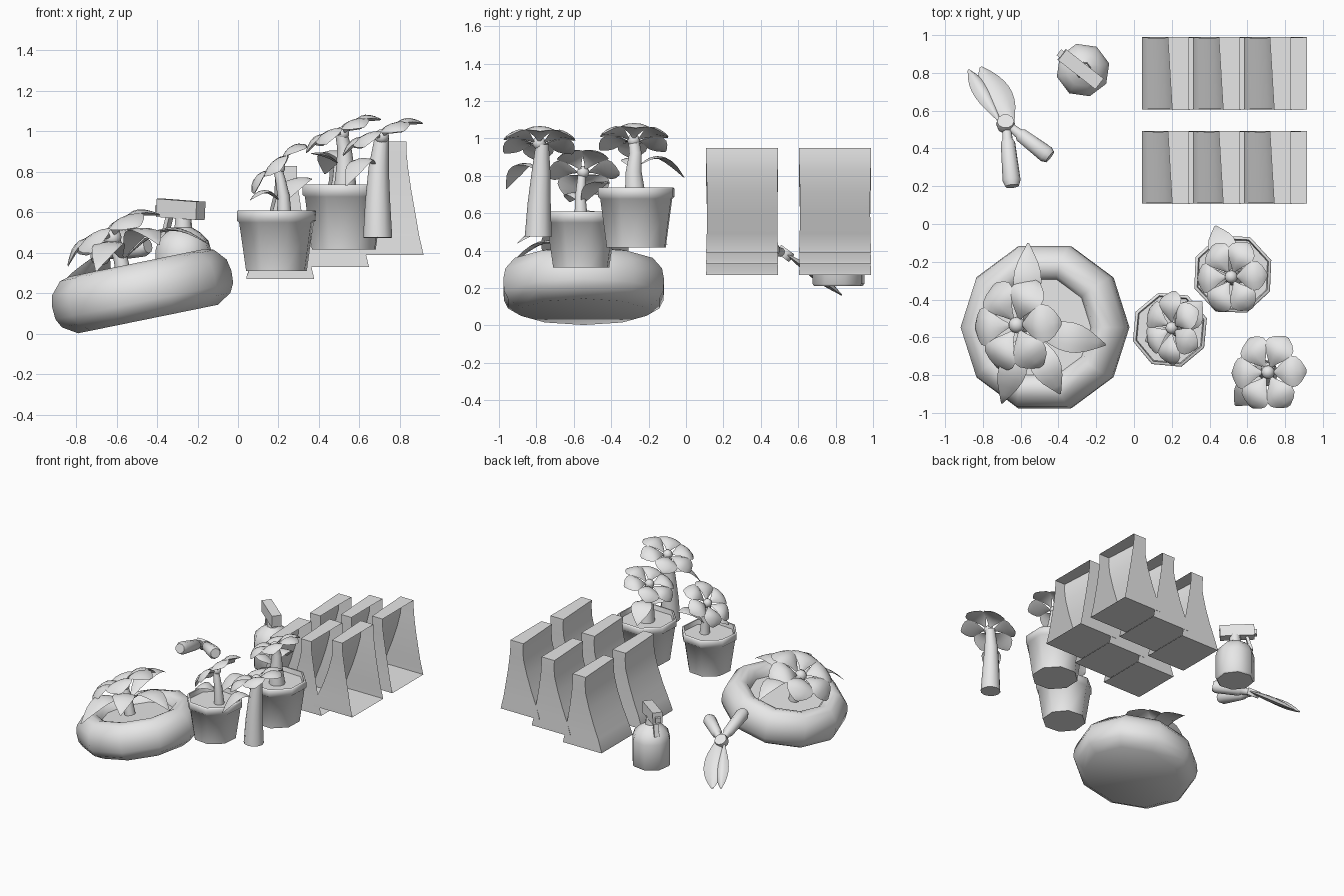
import bpy, bmesh, math
from mathutils import Vector, Matrix

if "Cube" in bpy.data.objects:
    bpy.data.objects.remove(bpy.data.objects["Cube"])

grey = bpy.data.materials.new("plain_grey")
grey.diffuse_color = (0.8, 0.8, 0.8, 1)
grey.use_nodes = True
grey.node_tree.nodes["Principled BSDF"].inputs["Base Color"].default_value = grey.diffuse_color
UP = Vector((0, 0, 1))


def finish(name, bm, angle=50, fix_normals=True):
    if fix_normals:
        bmesh.ops.recalc_face_normals(bm, faces=bm.faces)
    me = bpy.data.meshes.new(name)
    bm.to_mesh(me)
    bm.free()
    me.materials.append(grey)
    me.shade_smooth()
    me.set_sharp_from_angle(angle=math.radians(angle))
    ob = bpy.data.objects.new(name, me)
    bpy.context.collection.objects.link(ob)
    return ob


def add_loft(bm, rings):
    """Skin closed rings of points and cap both ends."""
    rows = [[bm.verts.new(p) for p in r] for r in rings]
    n = len(rows[0])
    for a, b in zip(rows, rows[1:]):
        for i in range(n):
            j = (i + 1) % n
            bm.faces.new((a[i], a[j], b[j], b[i]))
    bm.faces.new(rows[0])
    bm.faces.new(rows[-1])


def ring(center, axis, r, n, phase=0.0):
    q = UP.rotation_difference(Vector(axis).normalized())
    return [Vector(center) + q @ Vector((r * math.cos(phase + math.tau * i / n),
                                         r * math.sin(phase + math.tau * i / n), 0))
            for i in range(n)]


def lathe(name, profile, base, n, axis=UP, phase=0.0, angle=50):
    bm = bmesh.new()
    a = Vector(axis).normalized()
    add_loft(bm, [ring(Vector(base) + a * h, a, r, n, phase) for r, h in profile])
    return finish(name, bm, angle)


def tube(name, pts, radii, n=10):
    pts = [Vector(p) for p in pts]
    bm = bmesh.new()
    last = len(pts) - 1
    add_loft(bm, [ring(p, pts[min(i + 1, last)] - pts[max(i - 1, 0)], radii[i], n)
                  for i, p in enumerate(pts)])
    return finish(name, bm)


def add_blade(bm, base, tip, width, arch, up=UP, thick=0.02, peak=0.6, power=1.0):
    """Lens-shaped leaf or petal from base to tip, bowed along up."""
    base, tip, up = Vector(base), Vector(tip), Vector(up).normalized()
    side = (tip - base).cross(up).normalized()
    k = math.log(0.5) / math.log(peak)
    rings = []
    steps = 9
    for s in range(steps + 1):
        u = s / steps
        w = width / 2 * math.sin(math.pi * min(max(u, 0.03), 0.985) ** k) ** power
        t = thick * (w / width + 0.05)
        c = base.lerp(tip, u) + up * arch * math.sin(math.pi * u)
        rings.append([c - side * w, c - side * w * 0.5 + up * t * 0.8, c + up * t,
                      c + side * w * 0.5 + up * t * 0.8, c + side * w, c - up * t * 0.6])
    add_loft(bm, rings)


def leaf(name, base, tip, width, arch, **kw):
    bm = bmesh.new()
    add_blade(bm, base, tip, width, arch, **kw)
    return finish(name, bm, 60)


def flower(name, center, radius, lean, phase=0.0, arch=0.035, petals=6):
    """Ring of bowed petals round a sunken button, leaning to -x."""
    bm = bmesh.new()
    for i in range(petals):
        a = phase + math.tau * i / petals
        d = Vector((math.cos(a), math.sin(a), 0))
        add_blade(bm, d * 0.015 - UP * 0.01, d * radius - UP * 0.015, radius * 0.78, arch,
                  thick=0.04, peak=0.68, power=0.75)
    bmesh.ops.create_uvsphere(bm, u_segments=12, v_segments=8, radius=radius * 0.17,
                              matrix=Matrix.Translation((0, 0, 0.0)))
    bm.transform(Matrix.Translation(center) @ Matrix.Rotation(-math.radians(lean), 4, 'Y'))
    return finish(name, bm, 60)


# Tilted round planter with soil
tilt = Vector((-0.2, 0, 0.98))
lathe("planter_bowl", [(0.352, 0), (0.425, 0.045), (0.448, 0.09), (0.452, 0.15), (0.44, 0.21),
                       (0.388, 0.27), (0.34, 0.283), (0.29, 0.265), (0.265, 0.215)],
      (-0.445, -0.547, 0.073), 10, tilt)
flower("planter_flower", (-0.62, -0.535, 0.475), 0.26, 29, 0.05, 0.06)
tube("planter_stem", [(-0.56, -0.54, 0.27), (-0.58, -0.54, 0.37), (-0.61, -0.535, 0.46)],
     [0.04, 0.035, 0.03])
root = (-0.57, -0.55, 0.36)
for i, (tip, w) in enumerate([((-0.56, -0.10, 0.43), 0.15), ((-0.15, -0.64, 0.445), 0.16),
                              ((-0.39, -0.90, 0.44), 0.16), ((-0.70, -0.95, 0.31), 0.15)]):
    leaf(f"planter_leaf_{i + 1}", root, tip, w, 0.11, peak=0.55)

# Two flower pots
for name, base, h, rb, rt, ph in [("small_pot", (0.19, -0.56, 0.31), 0.30, 0.157, 0.205, 0.3),
                                  ("large_pot", (0.523, -0.266, 0.417), 0.32, 0.168, 0.217, 0.35)]:
    lathe(name, [(rb, 0), (rt - 0.012, h - 0.06), (rt, h - 0.05), (rt, h - 0.006), (rt - 0.006, h),
                 (rt - 0.016, h), (rt - 0.022, h - 0.035)], base, 8, phase=ph)

# Plant in the small pot
tube("small_pot_stem", [(0.23, -0.56, 0.56), (0.225, -0.565, 0.68), (0.21, -0.56, 0.76),
                        (0.195, -0.555, 0.82)], [0.038, 0.03, 0.025, 0.022])
flower("small_pot_flower", (0.2, -0.55, 0.82), 0.195, 41, 0.5)
leaf("small_pot_leaf_1", (0.22, -0.56, 0.64), (0.36, -0.41, 0.76), 0.16, 0.05, peak=0.5)
leaf("small_pot_leaf_2", (0.22, -0.56, 0.64), (0.06, -0.62, 0.66), 0.12, 0.05)

# Plant in the large pot
tube("large_pot_stem", [(0.53, -0.27, 0.68), (0.53, -0.28, 0.82), (0.525, -0.27, 0.92),
                        (0.51, -0.28, 0.99)], [0.06, 0.045, 0.035, 0.03])
flower("large_pot_flower", (0.515, -0.28, 0.99), 0.202, 24, 0.05)
leaf("large_pot_leaf_1", (0.52, -0.27, 0.84), (0.43, -0.01, 0.79), 0.15, 0.08)
leaf("large_pot_leaf_2", (0.52, -0.27, 0.82), (0.36, -0.31, 0.89), 0.11, 0.02)

# Loose flower with a thick tapered stem
tube("loose_stem", [(0.69, -0.79, 0.475), (0.69, -0.785, 0.65), (0.695, -0.775, 0.82),
                    (0.71, -0.768, 0.97)], [0.072, 0.062, 0.05, 0.035], 12)
flower("loose_flower", (0.71, -0.785, 0.975), 0.212, 22, 0.03)
leaf("loose_leaf", (0.69, -0.79, 0.82), (0.535, -0.96, 0.73), 0.14, 0.08)

# Six sacks with narrow folded tops and an open right side, stepping up to the right
# level: height, left at front, left at back, right edge, half depth
levels = [(0, 0, 0, 0.335, 0.192), (0.012, 0, 0, 0.332, 0.192), (0.1, 0.035, 0.03, 0.312, 0.189),
          (0.2, 0.08, 0.07, 0.295, 0.188), (0.32, 0.125, 0.11, 0.274, 0.188),
          (0.43, 0.155, 0.138, 0.258, 0.19), (0.51, 0.163, 0.142, 0.25, 0.193),
          (0.56, 0.16, 0.137, 0.25, 0.193)]
for col in range(3):
    for row, cy in enumerate((0.30, 0.797)):
        x0, z0 = 0.042 + 0.27 * col, 0.27 + 0.06 * col
        bm = bmesh.new()
        add_loft(bm, [[(x0 + lf, cy - y, z0 + h), (x0 + r, cy - y, z0 + h),
                       (x0 + r, cy + y, z0 + h), (x0 + lb, cy + y, z0 + h)]
                      for h, lf, lb, r, y in levels])
        bmesh.ops.recalc_face_normals(bm, faces=bm.faces)
        gap = [f for f in bm.faces if all(v.co.x > x0 + 0.2 for v in f.verts)]
        bmesh.ops.delete(bm, geom=gap, context='FACES')
        finish(f"sack_{col + 1}_{row + 1}", bm, 35, fix_normals=False)

# Spray bottle
sx, sy = -0.27, 0.815
lathe("bottle_body", [(0.133, 0), (0.143, 0.012), (0.143, 0.2), (0.128, 0.25), (0.088, 0.29),
                      (0.045, 0.315), (0.04, 0.37)], (sx, sy, 0.21), 8, phase=0.25)


def box(name, size, loc, turn, pitch=0.0):
    bm = bmesh.new()
    bmesh.ops.create_cube(bm, size=1)
    bm.transform(Matrix.Translation(loc) @ Matrix.Rotation(turn, 4, 'Z')
                 @ Matrix.Rotation(pitch, 4, 'Y') @ Matrix.Diagonal((*size, 1)))
    return finish(name, bm, 30)


aim = math.radians(-38)
fwd = Vector((-math.cos(aim), -math.sin(aim), 0))
head = Vector((-0.283, 0.82, 0.615))
box("bottle_head", (0.25, 0.072, 0.09), head, aim, 0.06)
box("bottle_nozzle", (0.03, 0.04, 0.04), head + fwd * 0.13, aim)
box("bottle_trigger", (0.022, 0.035, 0.13), head + fwd * 0.085 - UP * 0.085, aim, 0.3)


# Pruning shears with blades sloping down and flatter handles
def on_slope(x, y):
    return Vector((x, y, 0.385 - (0.74 if y > 0.53 else 0.28) * (y - 0.53)))


slope = Vector((0, 0.59, 0.81))
leaf("shears_wide_blade", on_slope(-0.645, 0.54), on_slope(-0.81, 0.83), 0.165, 0.0,
     up=slope, thick=0.05, peak=0.5, power=0.75)
leaf("shears_narrow_blade", on_slope(-0.705, 0.53), on_slope(-0.875, 0.815), 0.095, 0.0,
     up=slope, thick=0.06, peak=0.6, power=0.75)
lathe("shears_pivot", [(0.045, -0.025), (0.05, 0), (0.045, 0.025)],
      on_slope(-0.68, 0.53), 10, slope)
for name, a, b in [("shears_handle_1", (-0.675, 0.51), (-0.645, 0.2)),
                   ("shears_handle_2", (-0.65, 0.51), (-0.445, 0.355))]:
    p, q = on_slope(*a), on_slope(*b)
    tube(name, [p, p.lerp(q, 0.2), p.lerp(q, 0.25), p.lerp(q, 0.9), q],
         [0.024, 0.027, 0.038, 0.048, 0.036])
